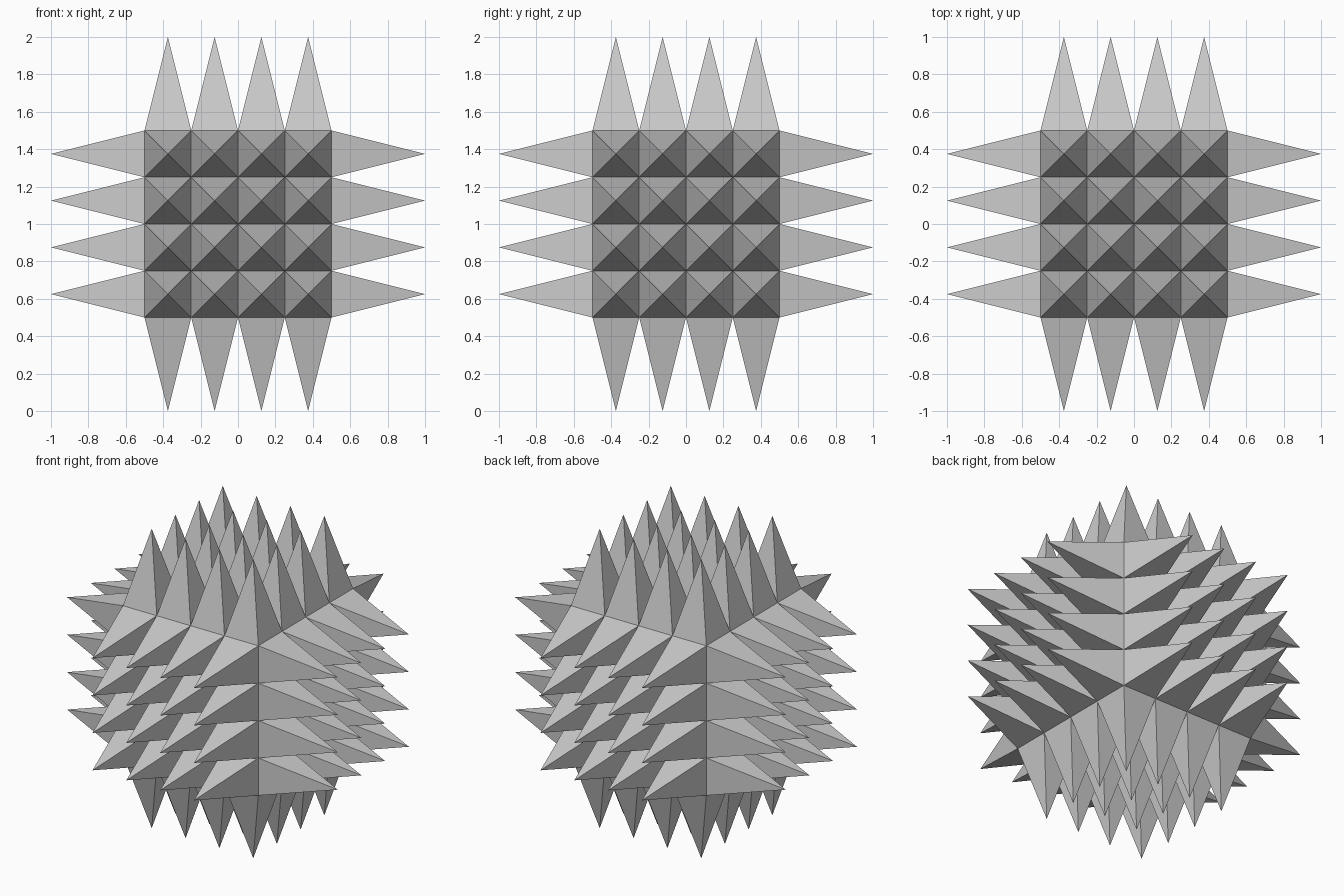
import bpy, bmesh

if "Cube" in bpy.data.objects:
    bpy.data.objects.remove(bpy.data.objects["Cube"])

CELLS = 4       # spikes along each edge of the core
SPIKE = 0.5     # spike height

# Single grey
grey = bpy.data.materials.new("light grey")
grey.diffuse_color = (0.6, 0.6, 0.6, 1)
grey.use_nodes = True
grey.node_tree.nodes["Principled BSDF"].inputs["Base Color"].default_value = grey.diffuse_color

# Cube core, each side divided into a 4 x 4 grid
bm = bmesh.new()
bmesh.ops.create_cube(bm, size=1)
bmesh.ops.translate(bm, verts=bm.verts, vec=(0, 0, 1))
bmesh.ops.subdivide_edges(bm, edges=bm.edges[:], cuts=CELLS - 1, use_grid_fill=True)
bm.normal_update()

# Raise a four-sided spike from every grid cell
for face in bm.faces[:]:
    normal = face.normal.copy()
    tip = bmesh.ops.poke(bm, faces=[face])["verts"][0]
    tip.co += normal * SPIKE
bmesh.ops.recalc_face_normals(bm, faces=bm.faces[:])

mesh = bpy.data.meshes.new("spiked_cube")
bm.to_mesh(mesh)
bm.free()
mesh.materials.append(grey)
bpy.context.collection.objects.link(bpy.data.objects.new("spiked_cube", mesh))
